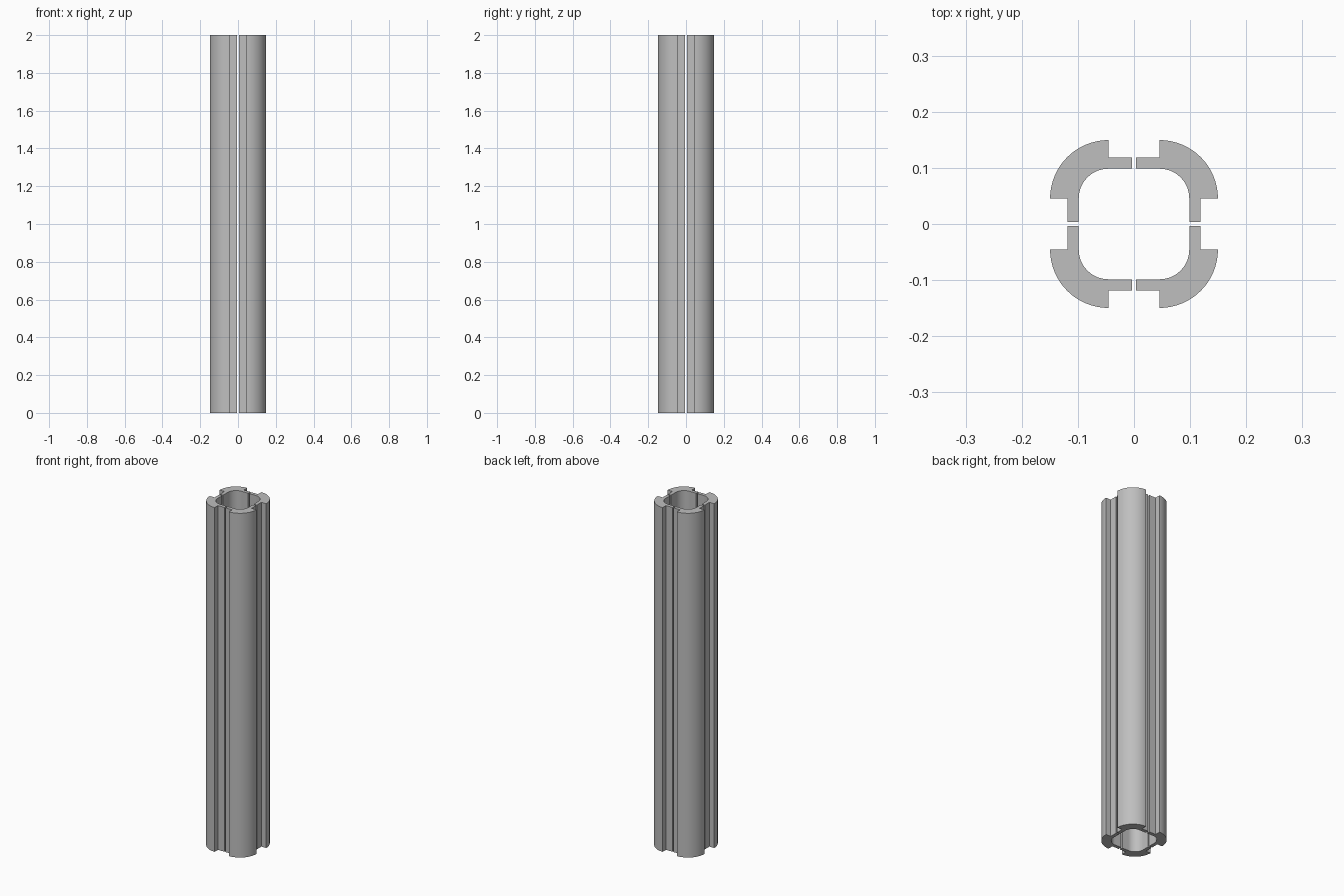
import bpy
import bmesh
from math import cos, sin, pi, radians

cube = bpy.data.objects.get("Cube")
if cube:
    bpy.data.objects.remove(cube, do_unlink=True)

LENGTH = 2.0
HALF = 0.1495       # half the outer width
WALL_IN = 0.0985    # inner face of the thin wall
WALL_OUT = 0.1185   # floor of the side channels
LIP = 0.0455        # channel half width, also the fillet centre
GAP = 0.004         # half of the slit between two corners
STEPS = 24

grey = bpy.data.materials.new("aluminium grey")
grey.use_nodes = True
colour = (0.52, 0.52, 0.52, 1.0)
grey.diffuse_color = colour
grey.node_tree.nodes["Principled BSDF"].inputs["Base Color"].default_value = colour


def fillet(reach):
    """Quarter round from the x side to the y side."""
    r = reach - LIP
    angles = [i / STEPS * pi / 2 for i in range(STEPS + 1)]
    return [(LIP + r * cos(a), LIP + r * sin(a)) for a in angles]


# Cross-section of one corner: channel wall, rounded outside, wall, rounded inside
profile = [(WALL_IN, GAP), (WALL_OUT, GAP), (WALL_OUT, LIP)]
profile += fillet(HALF)
profile += [(LIP, WALL_OUT), (GAP, WALL_OUT), (GAP, WALL_IN)]
profile += fillet(WALL_IN)[::-1]


def corner_bar(name, quarter_turns):
    c, s = round(cos(quarter_turns * pi / 2)), round(sin(quarter_turns * pi / 2))
    bm = bmesh.new()
    verts = [bm.verts.new((x * c - y * s, x * s + y * c, 0)) for x, y in profile]
    base = bm.faces.new(verts)
    top = bmesh.ops.extrude_face_region(bm, geom=[base], use_keep_orig=True)
    moved = [g for g in top["geom"] if isinstance(g, bmesh.types.BMVert)]
    bmesh.ops.translate(bm, verts=moved, vec=(0, 0, LENGTH))
    bmesh.ops.recalc_face_normals(bm, faces=bm.faces)
    mesh = bpy.data.meshes.new(name)
    bm.to_mesh(mesh)
    bm.free()
    mesh.materials.append(grey)
    obj = bpy.data.objects.new(name, mesh)
    bpy.context.collection.objects.link(obj)
    return obj


# The four corner bars of the slotted tube
names = ["back_left_bar", "back_right_bar", "front_right_bar", "front_left_bar"]
bars = [corner_bar(name, i) for i, name in enumerate(names)]

bpy.ops.object.select_all(action="DESELECT")
for bar in bars:
    bar.select_set(True)
bpy.context.view_layer.objects.active = bars[0]
bpy.ops.object.shade_smooth_by_angle(angle=radians(30))
